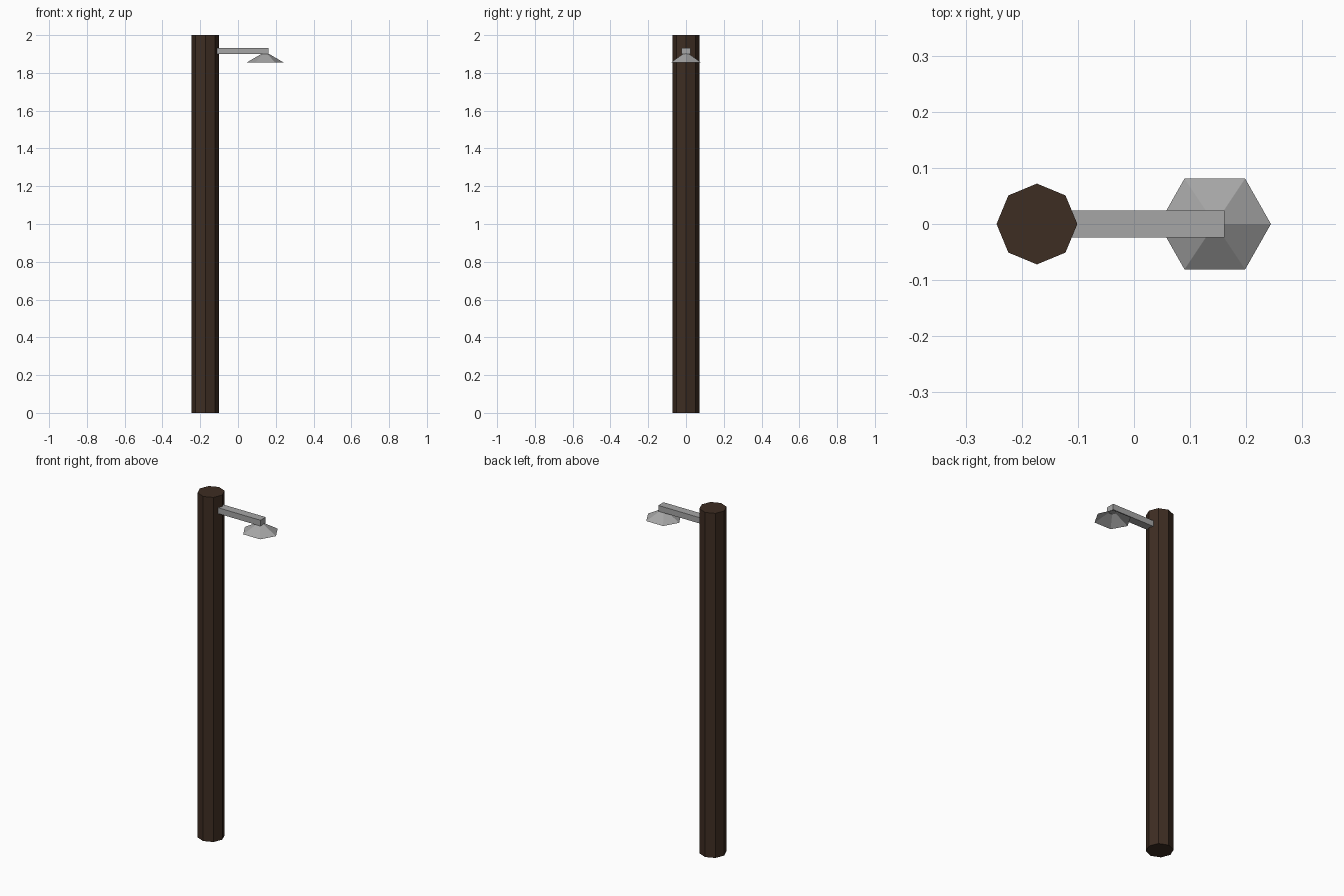
import bpy, bmesh, math

if "Cube" in bpy.data.objects:
    bpy.data.objects.remove(bpy.data.objects["Cube"])


def material(name, colour):
    mat = bpy.data.materials.new(name)
    mat.diffuse_color = (*colour, 1)
    mat.use_nodes = True
    mat.node_tree.nodes["Principled BSDF"].inputs["Base Color"].default_value = mat.diffuse_color
    return mat


wood = material("dark_brown_wood", (0.048, 0.026, 0.016))
metal = material("grey_metal", (0.38, 0.38, 0.38))

# Octagonal pole
bpy.ops.mesh.primitive_cylinder_add(vertices=8, radius=0.072, depth=2,
                                    location=(-0.173, 0, 1), rotation=(0, 0, 0))
pole = bpy.context.object
pole.name = "pole"
pole.data.materials.append(wood)

# Square arm, rooted just inside the pole
x0, x1, z0, z1 = -0.125, 0.161, 1.899, 1.933
bpy.ops.mesh.primitive_cube_add(size=1, location=((x0 + x1) / 2, 0, (z0 + z1) / 2))
arm = bpy.context.object
arm.name = "arm"
arm.scale = (x1 - x0, 0.048, z1 - z0)
arm.data.materials.append(metal)

# Open six-sided lamp shade, its tip sunk into the arm
bm = bmesh.new()
tip = bm.verts.new((0, 0, 0.058))
rim = [bm.verts.new((x, y, 0)) for x, y in
       [(0.1, 0), (0.054, 0.081), (-0.054, 0.081),
        (-0.1, 0), (-0.054, -0.081), (0.054, -0.081)]]
for i in range(6):
    bm.faces.new((rim[i], rim[(i + 1) % 6], tip))
mesh = bpy.data.meshes.new("lamp_shade")
bm.to_mesh(mesh)
bm.free()
shade = bpy.data.objects.new("lamp_shade", mesh)
shade.location = (0.144, 0, 1.854)
mesh.materials.append(metal)
bpy.context.collection.objects.link(shade)
